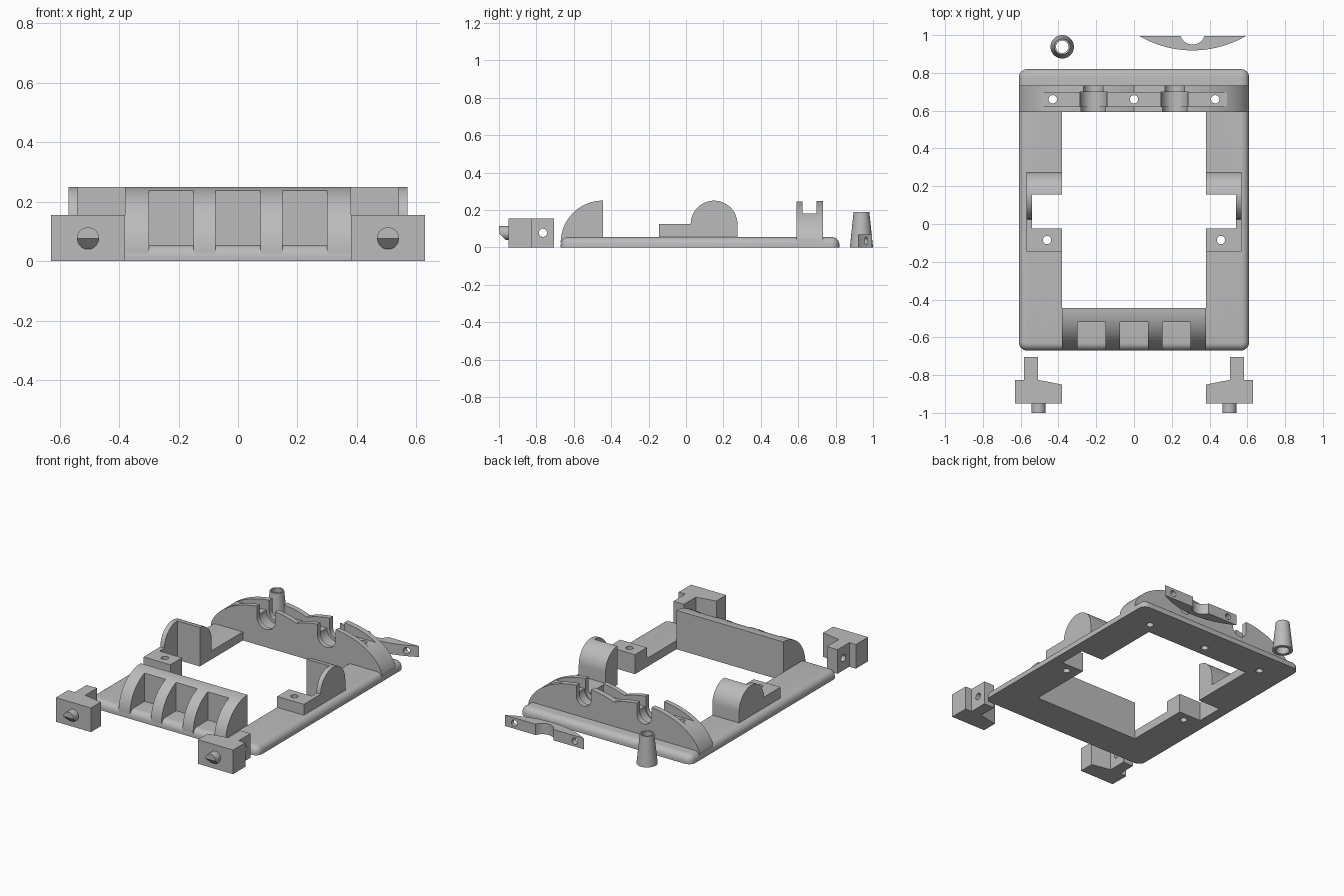
import bpy, bmesh, math
from mathutils import Vector, Matrix

old = bpy.data.objects.get("Cube")
if old:
    bpy.data.objects.remove(old, do_unlink=True)

grey = bpy.data.materials.new("matte grey")
grey.use_nodes = True
grey.diffuse_color = (0.5, 0.5, 0.5, 1)
grey.node_tree.nodes["Principled BSDF"].inputs["Base Color"].default_value = (0.5, 0.5, 0.5, 1)


def finish(name, bm):
    bmesh.ops.recalc_face_normals(bm, faces=bm.faces)
    mesh = bpy.data.meshes.new(name)
    bm.to_mesh(mesh)
    bm.free()
    mesh.materials.append(grey)
    ob = bpy.data.objects.new(name, mesh)
    bpy.context.collection.objects.link(ob)
    return ob


def prism(name, pts, axis, lo, hi):
    """Extrude a flat profile along an axis."""
    place = {"x": lambda p, d: (d, p[0], p[1]),
             "y": lambda p, d: (p[0], d, p[1]),
             "z": lambda p, d: (p[0], p[1], d)}[axis]
    bm = bmesh.new()
    face = bm.faces.new([bm.verts.new(place(p, lo)) for p in pts])
    ext = bmesh.ops.extrude_face_region(bm, geom=[face])
    moved = [v for v in ext["geom"] if isinstance(v, bmesh.types.BMVert)]
    bmesh.ops.translate(bm, verts=moved, vec=Vector(place((0, 0), hi - lo)))
    return finish(name, bm)


def box(name, x0, x1, y0, y1, z0, z1):
    return prism(name, [(x0, y0), (x1, y0), (x1, y1), (x0, y1)], "z", z0, z1)


def arc(cx, cy, rx, ry, a0, a1, n=24):
    angles = [math.radians(a0 + (a1 - a0) * i / n) for i in range(n + 1)]
    return [(cx + rx * math.cos(a), cy + ry * math.sin(a)) for a in angles]


def rod(name, u, v, r, axis, lo, hi):
    return prism(name, arc(u, v, r, r, 0, 360, 32)[:-1], axis, lo, hi)


def combine(ob, others, mode="DIFFERENCE"):
    """Boolean the helpers into the part and bake the result."""
    for other in others:
        mod = ob.modifiers.new("cut", "BOOLEAN")
        mod.operation, mod.solver, mod.object = mode, "EXACT", other
    bpy.context.view_layer.update()
    baked = bpy.data.meshes.new_from_object(
        ob.evaluated_get(bpy.context.evaluated_depsgraph_get()))
    ob.modifiers.clear()
    ob.data = baked
    for other in others:
        bpy.data.objects.remove(other, do_unlink=True)
    return ob


parts = []
SIDES = (("right", -1), ("left", 1))


def span(s, a, b):
    return sorted((s * a, s * b))


def side_cutters(s):
    return [box("notch", *span(s, 0.3, 0.54), -0.025, 0.155, -0.1, 0.4),
            rod("pad_hole", s * 0.46, -0.085, 0.022, "z", -0.1, 0.4)]


def screw_cutters():
    return [rod("screw_hole", x, 0.66, 0.022, "z", -0.1, 0.4) for x in (-0.43, 0, 0.43)]


# Base frame: slab with rounded corners and rounded top rim
bm = bmesh.new()
bmesh.ops.create_cube(bm, size=1, matrix=Matrix.Translation((0, 0.075, 0.0275))
                      @ Matrix.Diagonal((1.22, 1.49, 0.055, 1)))
upright = [e for e in bm.edges if abs(e.verts[0].co.z - e.verts[1].co.z) > 0.01]
bmesh.ops.bevel(bm, geom=upright, offset=0.045, segments=8, profile=0.5, affect="EDGES")
rim = [e for e in bm.edges if min(v.co.z for v in e.verts) > 0.05]
bmesh.ops.bevel(bm, geom=rim, offset=0.04, segments=6, profile=0.5, affect="EDGES")
frame = finish("base_frame", bm)
cutters = [box("opening", -0.38, 0.38, -0.445, 0.592, -0.1, 0.2)] + screw_cutters()
for _, s in SIDES:
    cutters += side_cutters(s)
parts.append(combine(frame, cutters))

# Front bar: quarter round with three pockets
bar = prism("front_bar", [(-0.445, 0.025)] + arc(-0.445, 0.025, 0.225, 0.225, 90, 180),
            "x", -0.38, 0.38)
parts.append(combine(bar, [box("pocket", x - 0.075, x + 0.075, -0.8, -0.52, -0.1, 0.24)
                           for x in (-0.225, 0, 0.225)]))

# Side brackets: low pad running into a half-round wall
for side, s in SIDES:
    outline = [(-0.145, 0.04), (0.275, 0.04)] + arc(0.15, 0.125, 0.125, 0.125, 0, 180) + [(-0.145, 0.125)]
    bracket = prism(side + "_bracket", outline, "x", *span(s, 0.38, 0.57))
    parts.append(combine(bracket, side_cutters(s)))

# Rear bearing block: two merged humps with shaft seats and a clamp slot
SEAT = 0.215


def hump_height(x):
    return 0.25 * math.sqrt(max(0, 1 - ((abs(x) - SEAT) / 0.4) ** 2))


xs = [0.608 * math.sin(math.pi / 2 * i / 32) for i in range(-32, 33)]
block = prism("bearing_block", [(-0.608, 0.02)] + [(x, hump_height(x)) for x in xs] + [(0.608, 0.02)],
              "y", 0.592, 0.732)
cutters = [box("clamp_slot", -0.7, 0.7, 0.623, 0.697, 0.18, 0.4)] + screw_cutters()
for _, s in SIDES:
    for r, y0, y1 in ((0.065, 0.5, 0.623), (0.072, 0.622, 0.698), (0.052, 0.69, 0.8)):
        seat = arc(s * SEAT, 0.18, r, r, 180, 360) + [(s * SEAT + r, 0.4), (s * SEAT - r, 0.4)]
        cutters.append(prism("shaft_seat", seat, "y", y0, y1))
parts.append(combine(block, cutters))

# Loose front latches: stepped block, drilled tab and half-chamfered peg
for side, s in SIDES:
    plan = [(0.63, -0.95), (0.63, -0.825), (0.583, -0.825), (0.583, -0.705),
            (0.508, -0.705), (0.508, -0.825), (0.38, -0.85), (0.38, -0.95)]
    latch = prism(side + "_latch", [(s * x, y) for x, y in plan], "z", 0, 0.155)
    parts.append(combine(latch, [rod("tab_hole", -0.765, 0.078, 0.022, "x", *span(s, 0.45, 0.7))]))
    peg = rod(side + "_latch_peg", s * 0.505, 0.077, 0.037, "y", -1, -0.945)
    wedge = prism("wedge", [(-1.05, 0.127), (-0.9, -0.023), (-1.05, -0.023)], "x", *span(s, 0.4, 0.6))
    parts.append(combine(peg, [wedge]))

# Loose clamp: curved strap with a shaft notch and two screw holes
strap = prism("shaft_clamp", arc(0.31, 1.479, 0.56, 0.56, 240, 300), "z", 0, 0.07)
parts.append(combine(strap, [rod("clamp_notch", 0.31, 1.017, 0.067, "z", -0.1, 0.2)]
                     + [rod("clamp_hole", 0.31 + d, 0.035, 0.02, "y", 0.8, 1.1) for d in (-SEAT, SEAT)]))

# Loose tapered spacer: hollow cone sleeve
bm = bmesh.new()
rings = []
for r, z in ((0.062, 0), (0.042, 0.19), (0.033, 0.19), (0.04, 0)):
    rings.append([bm.verts.new((x, y, z)) for x, y in arc(-0.38, 0.938, r, r, 0, 360, 40)[:-1]])
for a, b in zip(rings, rings[1:] + rings[:1]):
    for i in range(40):
        j = (i + 1) % 40
        bm.faces.new((a[i], a[j], b[j], b[i]))
parts.append(finish("tapered_spacer", bm))

# Smooth curved faces, keep edges crisp
bpy.ops.object.select_all(action="DESELECT")
for ob in parts:
    ob.select_set(True)
bpy.context.view_layer.objects.active = frame
bpy.ops.object.shade_smooth_by_angle(angle=math.radians(30))
